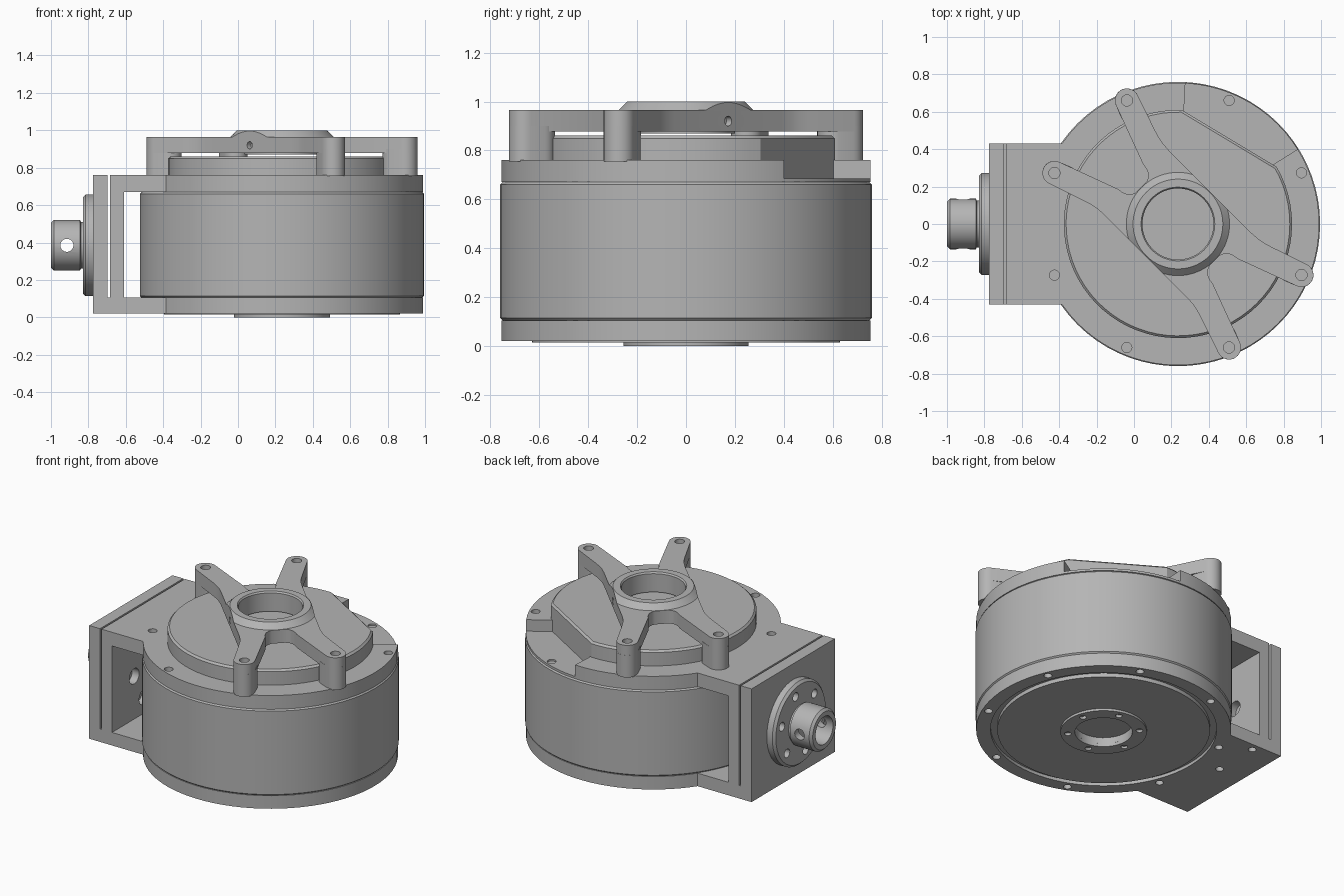
import bpy, bmesh, math
from math import cos, sin, radians, pi
from mathutils import Matrix, Vector

cube = bpy.data.objects.get("Cube")
if cube:
    bpy.data.objects.remove(cube)

CX = 0.235                      # axis of the round body
R_PLATE, HALF_W = 0.755, 0.43   # plate radius, bracket half width
SHAFT_Z = 0.385
AXIS = Matrix.Translation((CX, 0, 0))
SHAFT = Matrix.Translation((0, 0, SHAFT_Z)) @ Matrix.Rotation(-pi / 2, 4, 'Y')  # local z -> -x
SPIDER = AXIS @ Matrix.Rotation(radians(135), 4, 'Z')

grey = bpy.data.materials.new("machined grey")
grey.use_nodes = True
GREY = (0.46, 0.46, 0.46, 1)
grey.diffuse_color = GREY
grey.node_tree.nodes["Principled BSDF"].inputs["Base Color"].default_value = GREY


def finish(name, bm, matrix=Matrix()):
    bmesh.ops.recalc_face_normals(bm, faces=bm.faces)
    bm.transform(matrix)
    mesh = bpy.data.meshes.new(name)
    bm.to_mesh(mesh)
    bm.free()
    obj = bpy.data.objects.new(name, mesh)
    bpy.context.collection.objects.link(obj)
    mesh.materials.append(grey)
    return obj


def prism(name, pts, z0, z1, matrix=Matrix()):
    bm = bmesh.new()
    face = bm.faces.new([bm.verts.new((x, y, z0)) for x, y in pts])
    new = bmesh.ops.extrude_face_region(bm, geom=[face])["geom"]
    bmesh.ops.translate(bm, vec=(0, 0, z1 - z0), verts=[v for v in new if isinstance(v, bmesh.types.BMVert)])
    return finish(name, bm, matrix)


def box(name, x0, x1, y0, y1, z0, z1):
    return prism(name, [(x0, y0), (x1, y0), (x1, y1), (x0, y1)], z0, z1)


def lathe(name, profile, matrix=AXIS, n=72, clip=None):
    """Closed (r, z) outline turned about local z; clip trims it at +-clip in local y."""
    bm = bmesh.new()
    rings = [[bm.verts.new((r * cos(2 * pi * i / n), r * sin(2 * pi * i / n), z)) for r, z in profile]
             for i in range(n)]
    for i in range(n):
        a, b = rings[i], rings[(i + 1) % n]
        for j in range(len(profile)):
            k = (j + 1) % len(profile)
            bm.faces.new((a[j], b[j], b[k], a[k]))
    bmesh.ops.remove_doubles(bm, verts=bm.verts, dist=1e-5)
    for s in (1, -1) if clip else ():
        cut = bmesh.ops.bisect_plane(bm, geom=bm.verts[:] + bm.edges[:] + bm.faces[:], plane_co=(0, s * clip, 0),
                                     plane_no=(0, s, 0), clear_outer=True)["geom_cut"]
        bmesh.ops.edgeloop_fill(bm, edges=[e for e in cut if isinstance(e, bmesh.types.BMEdge)])
    return finish(name, bm, matrix)


def arc(cx, cy, r, a0, a1, n):
    return [(cx + r * cos(radians(a0 + (a1 - a0) * i / n)), cy + r * sin(radians(a0 + (a1 - a0) * i / n)))
            for i in range(n + 1)]


def cylinder(name, r, z0, z1, matrix=AXIS, n=24):
    return prism(name, arc(0, 0, r, 0, 360 - 360 / n, n - 1), z0, z1, matrix)


def drill(r, z0, z1, spots, matrix=AXIS):
    return [cylinder("drill", r, z0, z1, matrix @ Matrix.Translation((x, y, 0))) for x, y in spots]


def ring_spots(r, count, start):
    return [(r * cos(radians(start) + 2 * pi * i / count), r * sin(radians(start) + 2 * pi * i / count))
            for i in range(count)]


def cut(target, cutters):
    for c in cutters:
        mod = target.modifiers.new("cut", 'BOOLEAN')
        mod.operation, mod.solver, mod.object = 'DIFFERENCE', 'EXACT', c
        c.hide_render = True
    bpy.context.view_layer.objects.active = target
    for mod in list(target.modifiers):
        bpy.ops.object.modifier_apply(modifier=mod.name)
    for c in cutters:
        bpy.data.objects.remove(c)


# Round housing with chamfered rims
lathe("housing", [(0, 0.1), (0.745, 0.1), (0.76, 0.115), (0.76, 0.66), (0.745, 0.675), (0, 0.675)])

# Plates: disc merged with a straight-sided bracket
corner = 180 - math.degrees(math.asin(HALF_W / R_PLATE))
rim = arc(CX, 0, R_PLATE, -corner, corner, 64)
base = prism("base_plate", rim + [(-0.775, HALF_W), (-0.775, -HALF_W)], 0.02, 0.105)
top = prism("top_plate", rim + [(-0.685, HALF_W), (-0.685, -HALF_W)], 0.67, 0.76)

# Bolt holes, stepped sector and bottom grooves
bolts = ring_spots(0.715, 8, 22.5)
sector = prism("sector", [(0, 0)] + arc(0, 0, 0.9, 32, 87, 8), 0.685, 0.8, AXIS)
cut(top, [sector] + drill(0.027, 0.675, 0.8, bolts))
groove = lathe("groove", [(0.63, 0), (0.67, 0), (0.67, 0.04), (0.63, 0.04)])
cut(base, [groove, cylinder("recess", 0.17, -0.01, 0.06, AXIS, 48)]
    + drill(0.024, 0, 0.07, bolts + [(-0.83, 0.08), (-0.83, 0.38)]))

# Bottom disc and bolted boss ring
lathe("bottom_disc", [(0.2, 0.015), (0.63, 0.015), (0.63, 0.03), (0.2, 0.03)])
boss = lathe("bottom_boss", [(0.17, 0.0), (0.256, 0.0), (0.256, 0.03), (0.17, 0.03)])
cut(boss, drill(0.02, -0.01, 0.025, ring_spots(0.213, 6, 15)))

# Bracket walls
box("outer_wall", -0.775, -0.697, -HALF_W, HALF_W, 0.1, 0.76)
inner = box("inner_wall", -0.685, -0.61, -HALF_W, HALF_W, 0.105, 0.672)
cut(inner, drill(0.05, 0.58, 0.66, ring_spots(0.2, 6, 30), SHAFT))

# Shaft flange and hollow shaft with cross hole
flange = lathe("shaft_flange", [(0, 0.77), (0.272, 0.77), (0.272, 0.815), (0.257, 0.83), (0, 0.83)], SHAFT)
cut(flange, drill(0.028, 0.785, 0.85, ring_spots(0.2, 6, 15), SHAFT))
shaft = lathe("shaft", [(0, 0.825), (0.125, 0.825), (0.125, 0.84), (0.135, 0.845), (0.135, 0.985),
                        (0.12, 1.0), (0.09, 1.0), (0.09, 0.85), (0, 0.85)], SHAFT, 48)
across = Matrix.Translation((-0.915, 0, SHAFT_Z)) @ Matrix.Rotation(pi / 2, 4, 'X')
cut(shaft, [cylinder("cross_drill", 0.035, -0.2, 0.2, across)])

# Raised cover with one flat side
cover = prism("cover", arc(0, 0, 0.61, 88, 390, 60), 0.67, 0.86, AXIS)
bevel = cover.modifiers.new("edge", 'BEVEL')
bevel.width, bevel.segments, bevel.angle_limit = 0.012, 1, radians(40)
bevel.limit_method = 'ANGLE'

# Four-armed spider: one quarter outline mirrored both ways
TIP = (0.66, 0.274)
quarter = ([(0.278, 0.04), (0.287, 0.062), (0.305, 0.08), (0.33, 0.09), (0.36, 0.095)]
           + arc(*TIP, 0.064, -70, 110, 14)
           + [(0.44, 0.267), (0.4, 0.255), (0.36, 0.247), (0.31, 0.244)])
half = [(u, -v) for u, v in reversed(quarter)] + quarter
spider = prism("spider", half + [(-u, -v) for u, v in half], 0.878, 0.965, SPIDER)
tips = [(su * TIP[0], sv * TIP[1]) for su in (1, -1) for sv in (1, -1)]
side = SPIDER @ Matrix.Translation((0, 0, 0.92)) @ Matrix.Rotation(pi / 2, 4, 'X')
cut(spider, [cylinder("bore", 0.194, 0.8, 1.1, AXIS, 72)] + drill(0.03, 0.905, 1.0, tips, SPIDER)
    + [cylinder("side_drill", 0.02, s - 0.03, s + 0.03, side) for s in (0.244, -0.244)])

# Spider posts
for i, (u, v) in enumerate(tips):
    turn = SPIDER @ Matrix.Rotation(math.atan2(v, u), 4, 'Z')
    post = arc(0.715, 0, 0.064, -90, 90, 14) + arc(0.65, 0, 0.064, 90, 270, 14)
    prism(f"spider_post_{i + 1}", post, 0.755, 0.9, turn)

# Conical hub collar trimmed flush with the spider flanks
lathe("hub_collar", [(0.19, 0.87), (0.19, 0.99), (0.197, 1.0), (0.24, 1.0), (0.276, 0.965), (0.2, 0.96),
                     (0.2, 0.87)], SPIDER, 72, 0.244)

# Smooth round faces, keep edges sharp
bpy.ops.object.select_all(action='DESELECT')
for o in bpy.context.scene.objects:
    if o.type == 'MESH' and grey.name in o.data.materials:
        o.select_set(True)
        bpy.context.view_layer.objects.active = o
bpy.ops.object.shade_smooth_by_angle(angle=radians(30))
